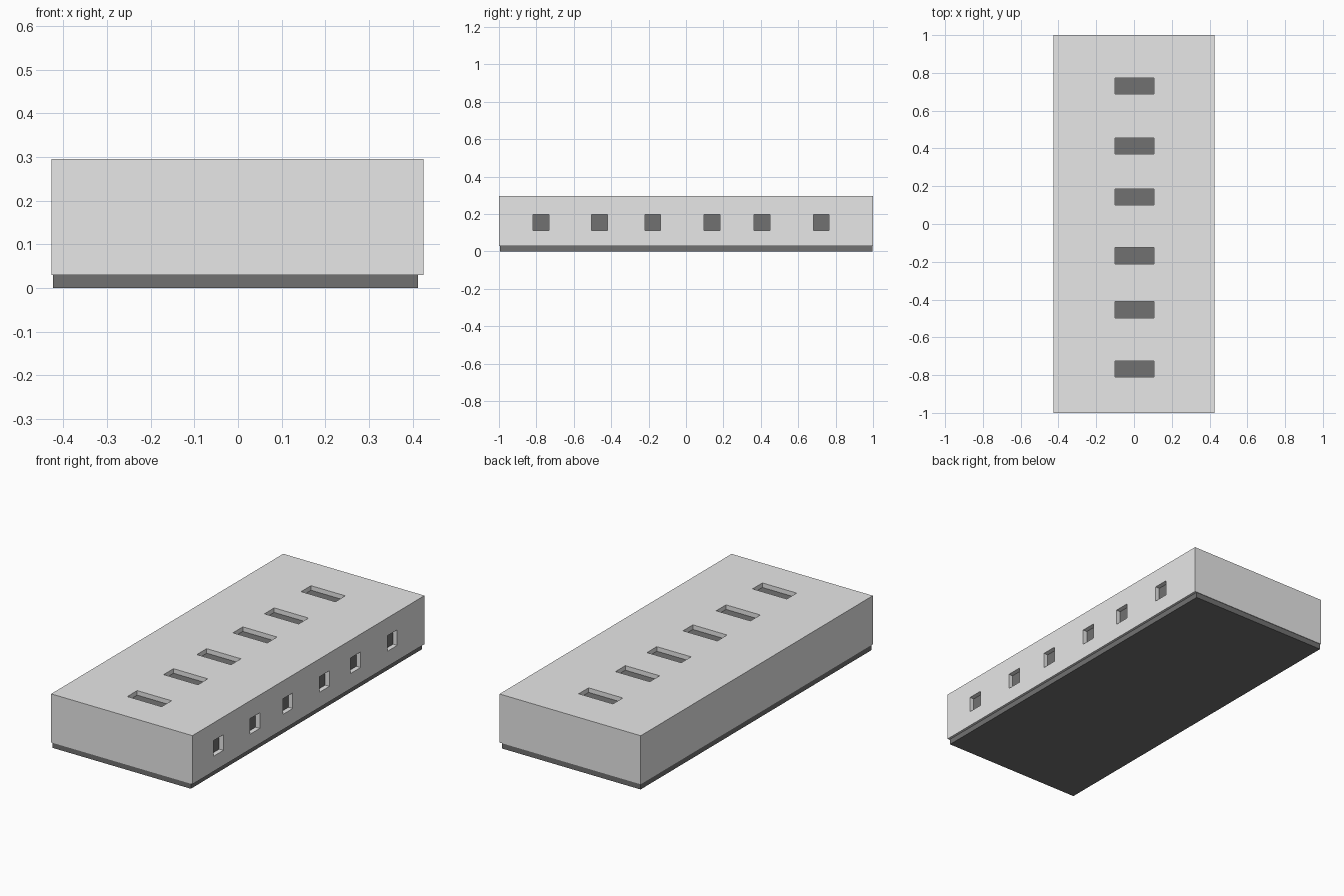
import bpy

if "Cube" in bpy.data.objects:
    bpy.data.objects.remove(bpy.data.objects["Cube"])


def material(name, v):
    m = bpy.data.materials.new(name)
    m.diffuse_color = (v, v, v, 1)
    m.use_nodes = True
    m.node_tree.nodes["Principled BSDF"].inputs["Base Color"].default_value = m.diffuse_color
    return m


light = material("light grey", 0.8)
dark = material("dark grey", 0.165)


def box(name, lo, hi, mat):
    """Axis-aligned box between two corners."""
    bpy.ops.mesh.primitive_cube_add(size=1, location=[(a + b) / 2 for a, b in zip(lo, hi)])
    ob = bpy.context.object
    ob.name = name
    ob.scale = [b - a for a, b in zip(lo, hi)]
    bpy.ops.object.transform_apply(location=True, rotation=False, scale=True)
    ob.data.materials.append(mat)
    return ob


X0, X1, TOP = -0.427, 0.425, 0.295
DEPTH, PLATE, H = 0.03, 0.005, 0.0425   # recess depth, floor plate, half slot width

# Main block and dark base
body = box("body", (X0, -1, 0.03), (X1, 1, TOP), light)
box("base", (-0.424, -0.995, 0), (0.412, 0.997, 0.03), dark)

# Recesses: six in the top, six in the right side
top_y = (-0.767, -0.454, -0.168, 0.143, 0.414, 0.731)
side_y = (-0.776, -0.462, -0.178, 0.138, 0.407, 0.723)
slots = []
for y in top_y:
    slots.append(((-0.101, y - H, TOP - DEPTH), (0.106, y + H, TOP), 2, "top_slot"))
for y in side_y:
    slots.append(((X1 - DEPTH, y - H, 0.113), (X1, y + H, 0.198), 0, "side_slot"))

cutters = []
for lo, hi, axis, name in slots:
    # cutter pokes out of the surface
    out = list(hi)
    out[axis] += 0.05
    cutters.append(box("cutter", lo, out, light))
    # dark floor plate, let slightly into the floor
    a, b = list(lo), list(hi)
    a[axis] -= 0.002
    b[axis] = lo[axis] + PLATE
    box(name + "_floor", a, b, dark)

# Cut all the recesses at once
bpy.ops.object.select_all(action='DESELECT')
for c in cutters:
    c.select_set(True)
bpy.context.view_layer.objects.active = cutters[0]
bpy.ops.object.join()
cutter = bpy.context.object
cutter.hide_render = True
mod = body.modifiers.new("recesses", 'BOOLEAN')
mod.operation = 'DIFFERENCE'
mod.solver = 'EXACT'
mod.object = cutter
bpy.context.view_layer.objects.active = body
bpy.ops.object.modifier_apply(modifier=mod.name)
bpy.data.objects.remove(cutter, do_unlink=True)
